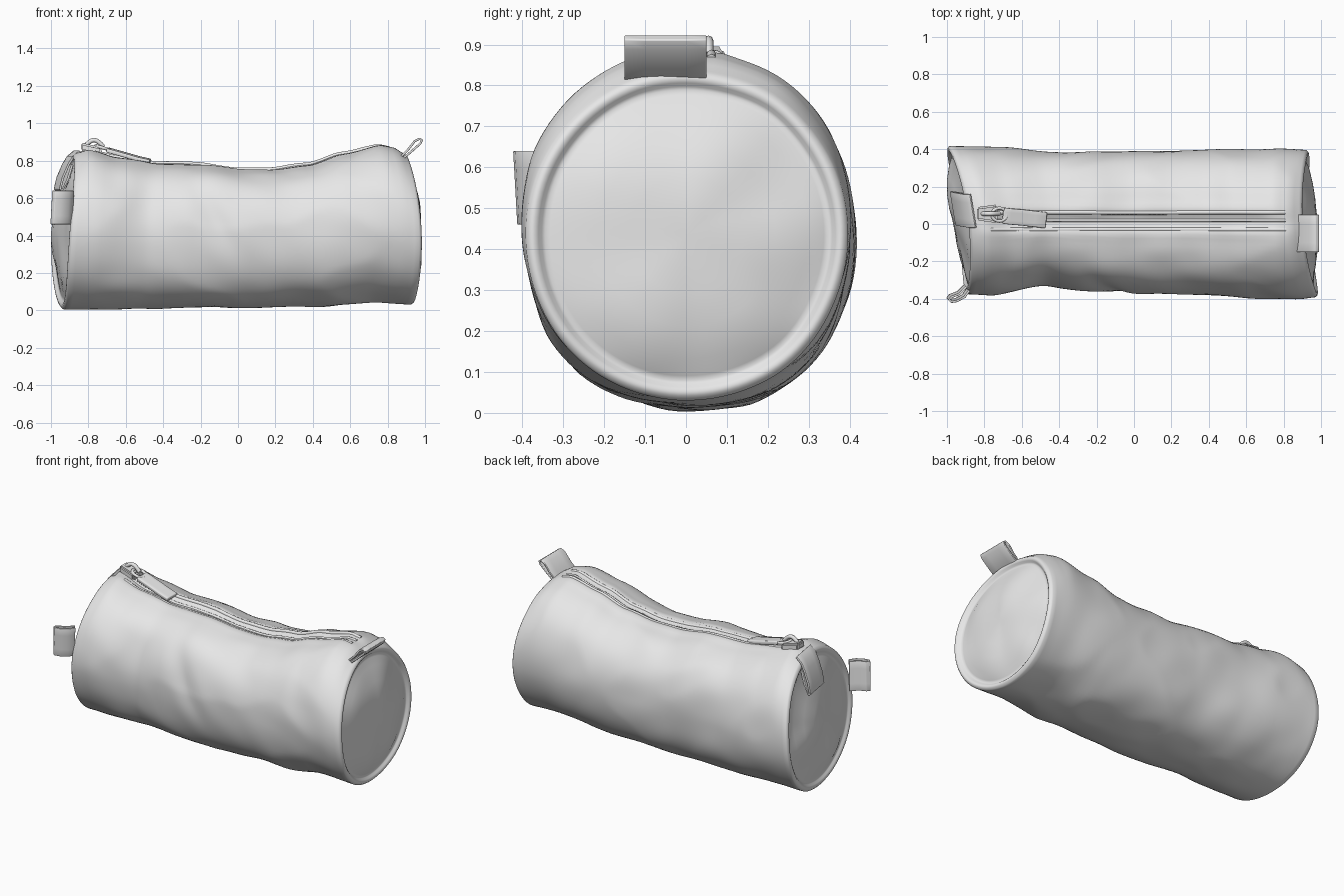
import bpy, bmesh, math
from mathutils import Vector, noise

if "Cube" in bpy.data.objects:
    bpy.data.objects.remove(bpy.data.objects["Cube"])

fabric = bpy.data.materials.new("light_grey_fabric")
fabric.use_nodes = True
grey = (0.8, 0.8, 0.8, 1)
fabric.diffuse_color = grey
fabric.node_tree.nodes["Principled BSDF"].inputs["Base Color"].default_value = grey


def finish(bm, name, angle=40):
    bmesh.ops.recalc_face_normals(bm, faces=bm.faces)
    mesh = bpy.data.meshes.new(name)
    bm.to_mesh(mesh)
    bm.free()
    obj = bpy.data.objects.new(name, mesh)
    bpy.context.collection.objects.link(obj)
    mesh.materials.append(fabric)
    bpy.ops.object.select_all(action='DESELECT')
    obj.select_set(True)
    bpy.context.view_layer.objects.active = obj
    bpy.ops.object.shade_smooth_by_angle(angle=math.radians(angle))
    return obj


def interp(table, x):
    """Smooth piecewise blend through (x, value) pairs."""
    if x <= table[0][0]:
        return table[0][1]
    for (a, va), (b, vb) in zip(table, table[1:]):
        if x <= b:
            k = (x - a) / (b - a)
            return va + (vb - va) * (k * k * (3 - 2 * k) * .5 + k * .5)
    return table[-1][1]


def bump(v, centre, width):
    return math.exp(-((v - centre) / width) ** 2)


# Outline of the sagging tube along its length
TOP = [(-.93, .84), (-.86, .86), (-.7, .82), (-.48, .785), (-.2, .785), (0, .76),
       (.2, .76), (.4, .78), (.6, .835), (.8, .885), (.88, .872), (.95, .835)]
BOTTOM = [(-.93, .005), (0, .015), (.5, .022), (.72, .045), (.95, .03)]
FRONT = [(-.93, -.375), (-.8, -.38), (-.52, -.335), (-.3, -.36), (0, -.375),
         (.25, -.375), (.6, -.395), (.85, -.4), (.95, -.39)]
BACK = [(-.93, .418), (-.4, .398), (-.1, .385), (.3, .392), (.8, .402), (.95, .395)]
LEFT, RIGHT = -.93, .94


def end_x(side, yn, zn):
    """Tilted and curved end of the tube, by direction in the section."""
    if side > 0:
        return .943 - .025 * yn - .04 * zn * zn - .02 * zn
    return -.935 - .05 * yn + .035 * zn * zn + .03 * zn


def crumple(p):
    """Soft folds and creases in the cloth."""
    q = Vector((p.x * 2.2 + p.z * .9, p.y * 3, p.z * 2.2))
    fold = .5 - abs(noise.noise(q + Vector((3.1, 0, 7))))
    return .02 * (fold - .32) + .007 * noise.noise(q * 2.3)


def skin(t, ang, scale=1.0, out=0.0):
    u = LEFT + (RIGHT - LEFT) * t
    # The slack middle is fuller at its shoulders than the stiff round ends
    full = 1 + (.01 + .045 * math.sin(math.pi * t)) * math.sin(2 * ang) ** 2
    yn, zn = math.cos(ang) * scale, math.sin(ang) * scale
    top, low, front, back = (interp(tab, u) for tab in (TOP, BOTTOM, FRONT, BACK))
    xl, xr = end_x(-1, yn, zn), end_x(1, yn, zn)
    p = Vector((xl + (xr - xl) * t + out,
                (front + back) / 2 + yn * full * (back - front) / 2,
                (top + low) / 2 + zn * full * (top - low) / 2))
    inner = min(1, 8 * t, 8 * (1 - t))
    radial = Vector((0, math.cos(ang), math.sin(ang)))
    p += radial * crumple(p) * (.25 + .75 * inner) * min(1, scale * 1.2)
    if scale < .87:
        # Loose puckers in the end panels
        q = Vector((t * 9, p.y * 4, p.z * 4))
        p.x += .03 * noise.noise(q) * min(1, (.87 - scale) * 6)
    if zn > .6:
        # Zip channel with a raised back lip and a lower front lip
        p.z += inner * (.010 * bump(p.y, .08, .035) - .02 * bump(p.y, .01, .035)
                        + .005 * bump(p.y, -.05, .03))
    # Slack dents in the front wall
    if yn < 0:
        p.y += inner * -yn * (.02 * bump(p.x, -.5, .12) * bump(p.z, .62 + p.x * .1, .13)
                              + .02 * bump(p.x + .5 * p.z, .12, .07) * bump(p.z, .5, .2))
    return p


# Tube, piped rims and end panels made as one loft
SEG, STEPS = 112, 72
CAP = [(.99, .005), (.97, .011), (.945, .012), (.92, .006), (.9, -.002), (.88, -.006),
       (.85, -.004), (.75, .005), (.55, .018), (.35, .027), (.15, .033)]
rings = [(0, s, -o) for s, o in reversed(CAP)]
rings += [(i / STEPS, 1, 0) for i in range(STEPS + 1)]
rings += [(1, s, o * 1.2) for s, o in CAP]
bm = bmesh.new()
loops = []
for t, s, o in rings:
    loops.append([bm.verts.new(skin(t, 2 * math.pi * j / SEG, s, o)) for j in range(SEG)])
for a, b in zip(loops, loops[1:]):
    for j in range(SEG):
        k = (j + 1) % SEG
        bm.faces.new((a[j], a[k], b[k], b[j]))
for ring in (loops[0], loops[-1]):
    centre = bm.verts.new(sum((v.co for v in ring), Vector()) / SEG)
    for j in range(SEG):
        bm.faces.new((ring[j], ring[(j + 1) % SEG], centre))
finish(bm, "case_body", 60)


def tube(name, points, radius):
    """Round cord following a path."""
    curve = bpy.data.curves.new(name, 'CURVE')
    curve.dimensions = '3D'
    curve.bevel_depth = radius
    curve.bevel_resolution = 2
    curve.use_fill_caps = True
    spline = curve.splines.new('POLY')
    spline.points.add(len(points) - 1)
    for point, co in zip(spline.points, points):
        point.co = (*co, 1)
    obj = bpy.data.objects.new(name, curve)
    bpy.context.collection.objects.link(obj)
    curve.materials.append(fabric)


# Zip coil and lips laid along the channel
def top_line(y, lift):
    pts = []
    for i in range(4, 70):
        t = i / STEPS
        u = LEFT + (RIGHT - LEFT) * t
        half = (interp(BACK, u) - interp(FRONT, u)) / 2
        mid = (interp(BACK, u) + interp(FRONT, u)) / 2
        p = skin(t, math.acos((y - mid) / half))
        pts.append(p + Vector((0, 0, lift)))
    return pts


tube("zip_coil", top_line(.02, -.002), .009)
tube("zip_back_lip", top_line(.062, -.005), .012)
tube("zip_front_lip", top_line(-.03, -.007), .011)


def strap(name, path, across, thick=.012):
    """Flat band: a path swept sideways, then thickened."""
    bm = bmesh.new()
    across = Vector(across) / 2
    rows = []
    for p in path:
        p = Vector(p)
        rows.append([bm.verts.new(p + across * k) for k in (-1, -.5, 0, .5, 1)])
    for a, b in zip(rows, rows[1:]):
        for j in range(4):
            bm.faces.new((a[j], a[j + 1], b[j + 1], b[j]))
    obj = finish(bm, name)
    mod = obj.modifiers.new("thickness", 'SOLIDIFY')
    mod.thickness = thick
    mod.offset = 0
    bev = obj.modifiers.new("soft_edge", 'BEVEL')
    bev.width = thick * .25
    bev.segments = 2


# Folded loops sewn into the seams
strap("top_end_loop",
      [(.865, -.05, .815), (.91, -.05, .86), (.945, -.05, .905), (.97, -.05, .917),
       (.984, -.05, .91), (.975, -.05, .892), (.93, -.05, .852), (.88, -.05, .81)],
      (0, .2, 0))
strap("front_side_loop",
      [(-.885, -.35, .55), (-.91, -.385, .55), (-.95, -.407, .55), (-.98, -.412, .55),
       (-.993, -.40, .55), (-.98, -.385, .55), (-.94, -.37, .55), (-.9, -.33, .55)],
      (.01, -.01, .18))
strap("hanging_end_tab",
      [(-.86, .07, .85), (-.895, .07, .82), (-.92, .075, .78), (-.95, .08, .71),
       (-.965, .085, .65), (-.955, .085, .64), (-.925, .08, .70), (-.90, .075, .78)],
      (-.03, .18, 0))

# Zip slider, link and pull tab
bm = bmesh.new()
bmesh.ops.create_cube(bm, size=1)
for v in bm.verts:
    wide = .07 if v.co.x < 0 else .1
    v.co = Vector((-.785 + v.co.x * .11, .055 + v.co.y * wide, .862 + v.co.z * .045 - v.co.x * .025))
bmesh.ops.bevel(bm, geom=bm.edges[:], offset=.01, segments=2, affect='EDGES')
finish(bm, "zip_slider")
arch = [(-.82 + .1 * i / 8, .055, .875 + .035 * math.sin(math.pi * i / 8)) for i in range(9)]
tube("slider_bridge", arch, .012)
link = [(-.72 + .04 * math.cos(a), .05 + .035 * math.sin(a), .868 - .012 * math.cos(a))
        for a in (2 * math.pi * i / 16 for i in range(17))]
tube("pull_link", link, .009)
strap("pull_tab",
      [(-.7, .045, .858), (-.66, .04, .847), (-.6, .035, .83), (-.53, .027, .81), (-.47, .02, .797)],
      (.01, .085, .006), .022)
